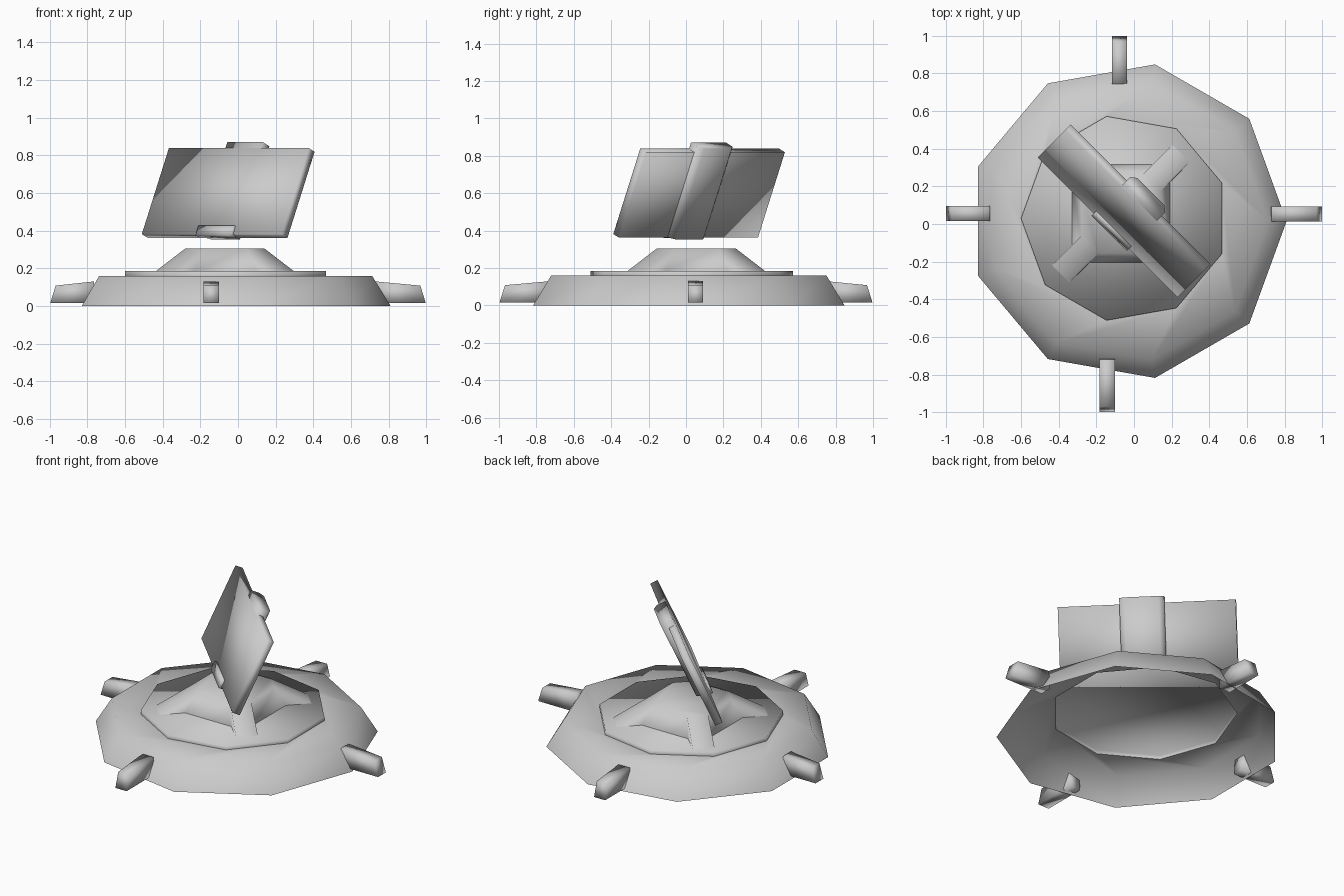
import bpy, bmesh
from math import radians, cos, sin, pi
from mathutils import Vector, Matrix

if "Cube" in bpy.data.objects:
    bpy.data.objects.remove(bpy.data.objects["Cube"])


def finish(name, bm):
    """Make a fully smooth-shaded object from the bmesh."""
    for f in bm.faces:
        f.smooth = True
    me = bpy.data.meshes.new(name)
    bm.to_mesh(me)
    bm.free()
    ob = bpy.data.objects.new(name, me)
    bpy.context.collection.objects.link(ob)
    return ob


def hull(name, pts, matrix=Matrix()):
    """Closed convex solid around the points."""
    bm = bmesh.new()
    for p in pts:
        bm.verts.new(matrix @ Vector(p))
    bmesh.ops.convex_hull(bm, input=bm.verts)
    bmesh.ops.dissolve_limit(bm, angle_limit=0.01, verts=bm.verts, edges=bm.edges)
    bmesh.ops.recalc_face_normals(bm, faces=bm.faces)
    return finish(name, bm)


def prism(profile, a, b, order):
    """Extrude a 2D profile from a to b; order maps (u, v, w) to xyz."""
    return [order(u, v, w) for w in (a, b) for u, v in profile]


def nine_sided(name, levels, cap):
    """Loft nine-sided rings (radius, z, centre x, centre y, turn)."""
    bm = bmesh.new()
    rings = [[bm.verts.new((cx + r * cos(radians(40 * k + turn)),
                            cy + r * sin(radians(40 * k + turn)), z))
              for k in range(9)] for r, z, cx, cy, turn in levels]
    for lo, hi in zip(rings, rings[1:]):
        for k in range(9):
            j = (k + 1) % 9
            bm.faces.new((lo[k], lo[j], hi[j], hi[k]))
    if cap:
        bm.faces.new(rings[-1])
    finish(name, bm)


# Base: open shell, with an offset raised plate closing its top
nine_sided("base_shell", [(.845, 0, -.035, .015, 0), (.747, .16, -.035, .015, 0),
                          (.55, .16, -.05, .03, 20)], False)
nine_sided("top_plate", [(.55, .16, -.05, .03, 20), (.55, .185, -.05, .03, 20)], True)

# Feet: one tapered lug on each side
for name, ang, side, inner in [("right_foot", 0, .052, .72), ("back_foot", 90, .078, .735),
                               ("left_foot", 180, -.055, .755), ("front_foot", 270, -.142, .71)]:
    foot = [(inner, .015), (.997, .015), (.968, .108), (inner + .01, .13)]
    hull(name, prism(foot, side - .04, side + .04, lambda u, v, w: (u, w, v)),
         Matrix.Rotation(radians(ang), 4, 'Z'))

# Mount: octagonal top, steep walls, and a sloping arm at each diagonal
bm = bmesh.new()
quads = []
for i in range(4):
    turn = Matrix.Translation((-.07, .055, 0)) @ Matrix.Rotation(i * pi / 2, 4, 'Z')
    quads.append([bm.verts.new(turn @ Vector(p)) for p in [
        (.26, .165, .185), (.366, .274, .185), (.274, .366, .185), (.165, .26, .185),
        (.21, .12, .305), (.12, .21, .305)]])
for i, (in_a, tip_a, tip_b, in_b, top_a, top_b) in enumerate(quads):
    nxt = quads[(i + 1) % 4]
    bm.faces.new((tip_a, tip_b, top_b, top_a))
    bm.faces.new((in_a, tip_a, top_a))
    bm.faces.new((tip_b, in_b, top_b))
    bm.faces.new((in_b, nxt[0], nxt[4], top_b))
bm.faces.new([v for q in quads for v in q[4:]])
finish("cross_mount", bm)

# Tilted panel frame: local x = length, y = thickness, z = height
panel = (Matrix.Translation((-.052, .07, .60)) @ Matrix.Rotation(-pi / 4, 4, 'Z')
         @ Matrix.Rotation(radians(-24), 4, 'X'))
slab = [(-.525, -.024), (.525, -.024), (.525, .024), (-.525, .024)]
hull("panel", prism(slab, -.25, .25, lambda u, v, w: (u, v, w)), panel)

# Spine along the back of the panel, with a lip gripping the front at the bottom
spine = [(-.105, -.02), (.16, -.02), (.16, .035), (.13, .06), (-.075, .06), (-.105, .035)]
hull("back_spine", prism(spine, -.245, .287, lambda u, v, w: (u, v, w)), panel)
lip = [(-.105, -.038), (.16, -.038), (.16, 0), (-.105, 0)]
hull("front_lip", prism(lip, -.262, -.205, lambda u, v, w: (u, v, w)), panel)
